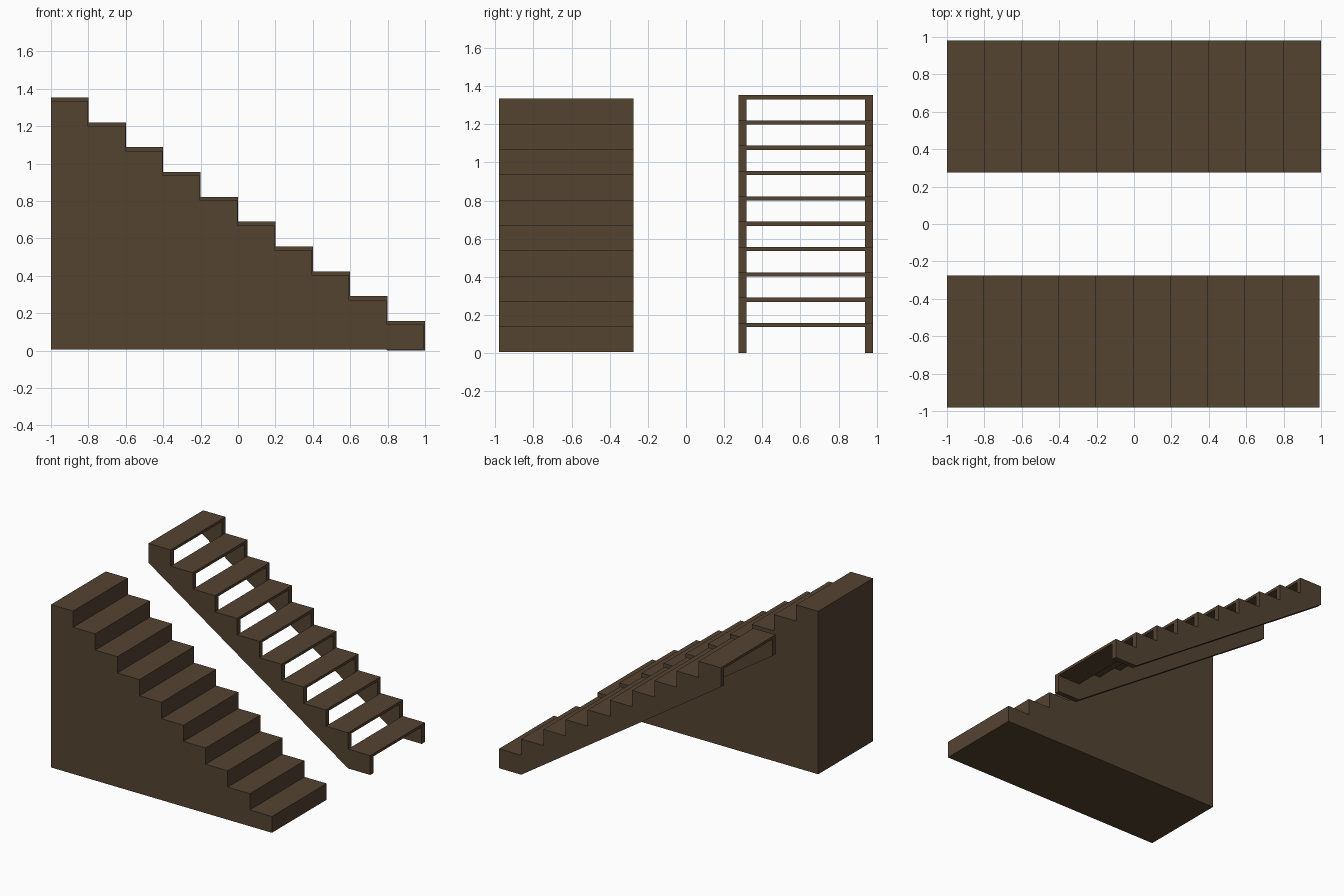
import bpy, bmesh

if "Cube" in bpy.data.objects:
    bpy.data.objects.remove(bpy.data.objects["Cube"])

STEPS = 10
WOOD = bpy.data.materials.new("dark_wood")
WOOD.diffuse_color = (0.089, 0.056, 0.031, 1)
WOOD.use_nodes = True
WOOD.node_tree.nodes["Principled BSDF"].inputs["Base Color"].default_value = WOOD.diffuse_color


def extrude_profile(name, profile, y0, y1):
    """Extrude an x-z outline along y into a closed solid."""
    bm = bmesh.new()
    face = bm.faces.new([bm.verts.new((x, y0, z)) for x, z in profile])
    out = bmesh.ops.extrude_face_region(bm, geom=[face])
    verts = [v for v in out["geom"] if isinstance(v, bmesh.types.BMVert)]
    bmesh.ops.translate(bm, verts=verts, vec=(0, y1 - y0, 0))
    bmesh.ops.recalc_face_normals(bm, faces=bm.faces)
    mesh = bpy.data.meshes.new(name)
    bm.to_mesh(mesh)
    bm.free()
    mesh.materials.append(WOOD)
    obj = bpy.data.objects.new(name, mesh)
    bpy.context.collection.objects.link(obj)
    return obj


def step_line(x_low, run, z_low, rise):
    """Zigzag from the lowest step's front edge up to the top step's back edge."""
    pts = []
    for i in range(STEPS):
        z = z_low + i * rise
        pts += [(x_low - i * run, z), (x_low - (i + 1) * run, z)]
    return pts


# Solid staircase
base, rise, run = 0.006, 0.1328, 0.1992
profile = [(-1, base), (0.992, base)] + step_line(0.992, run, base + rise, rise)
extrude_profile("solid_stairs", profile, -0.98, -0.275)

# Open staircase: two sawtooth stringers with a sloping underside
run, top = 0.2, 0.158
profile = step_line(1.0, run, top, rise) + [(-1, 9 * rise), (0.8, 0), (1, 0)]
extrude_profile("near_stringer", profile, 0.275, 0.317)
extrude_profile("far_stringer", profile, 0.938, 0.98)

# Thin treads spanning between the stringers, no risers
for i in range(STEPS):
    x, z = 1 - i * run, top + i * rise
    extrude_profile(f"tread_{i + 1}",
                    [(x, z), (x - run, z), (x - run, z - 0.022), (x, z - 0.022)],
                    0.317, 0.938)
